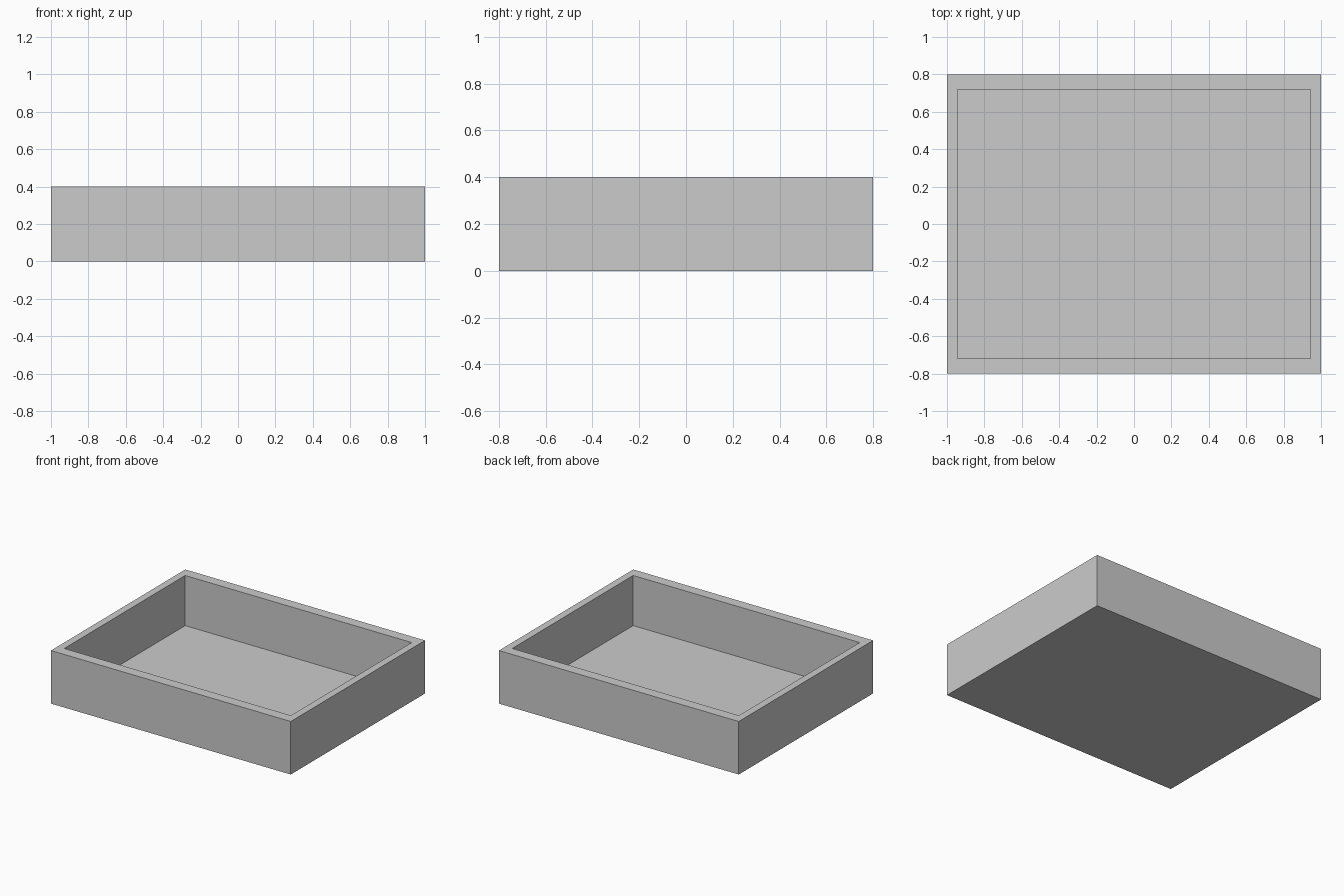
import bpy, bmesh

if "Cube" in bpy.data.objects:
    bpy.data.objects.remove(bpy.data.objects["Cube"])

LENGTH, WIDTH, HEIGHT = 2.0, 1.6, 0.4
RIM_X, RIM_Y = 0.055, 0.08   # wall thickness on the ends and on the long sides
FLOOR = 0.022                # floor thickness

bm = bmesh.new()

# Solid outer block standing on z = 0
bmesh.ops.create_cube(bm, size=1)
for v in bm.verts:
    v.co = (v.co.x * LENGTH, v.co.y * WIDTH, (v.co.z + 0.5) * HEIGHT)

# Rim: inset the top face, then set the wall thickness on each axis
bm.faces.ensure_lookup_table()
top = max(bm.faces, key=lambda f: f.calc_center_median().z)
bmesh.ops.inset_individual(bm, faces=[top], thickness=0.05)
for v in top.verts:
    v.co.x = (LENGTH / 2 - RIM_X) * (1 if v.co.x > 0 else -1)
    v.co.y = (WIDTH / 2 - RIM_Y) * (1 if v.co.y > 0 else -1)

# Cavity: push the inner face down to the floor
result = bmesh.ops.extrude_discrete_faces(bm, faces=[top])
for v in result["faces"][0].verts:
    v.co.z = FLOOR

bmesh.ops.recalc_face_normals(bm, faces=bm.faces)
mesh = bpy.data.meshes.new("open_tray")
bm.to_mesh(mesh)
bm.free()
bpy.context.collection.objects.link(bpy.data.objects.new("open_tray", mesh))
